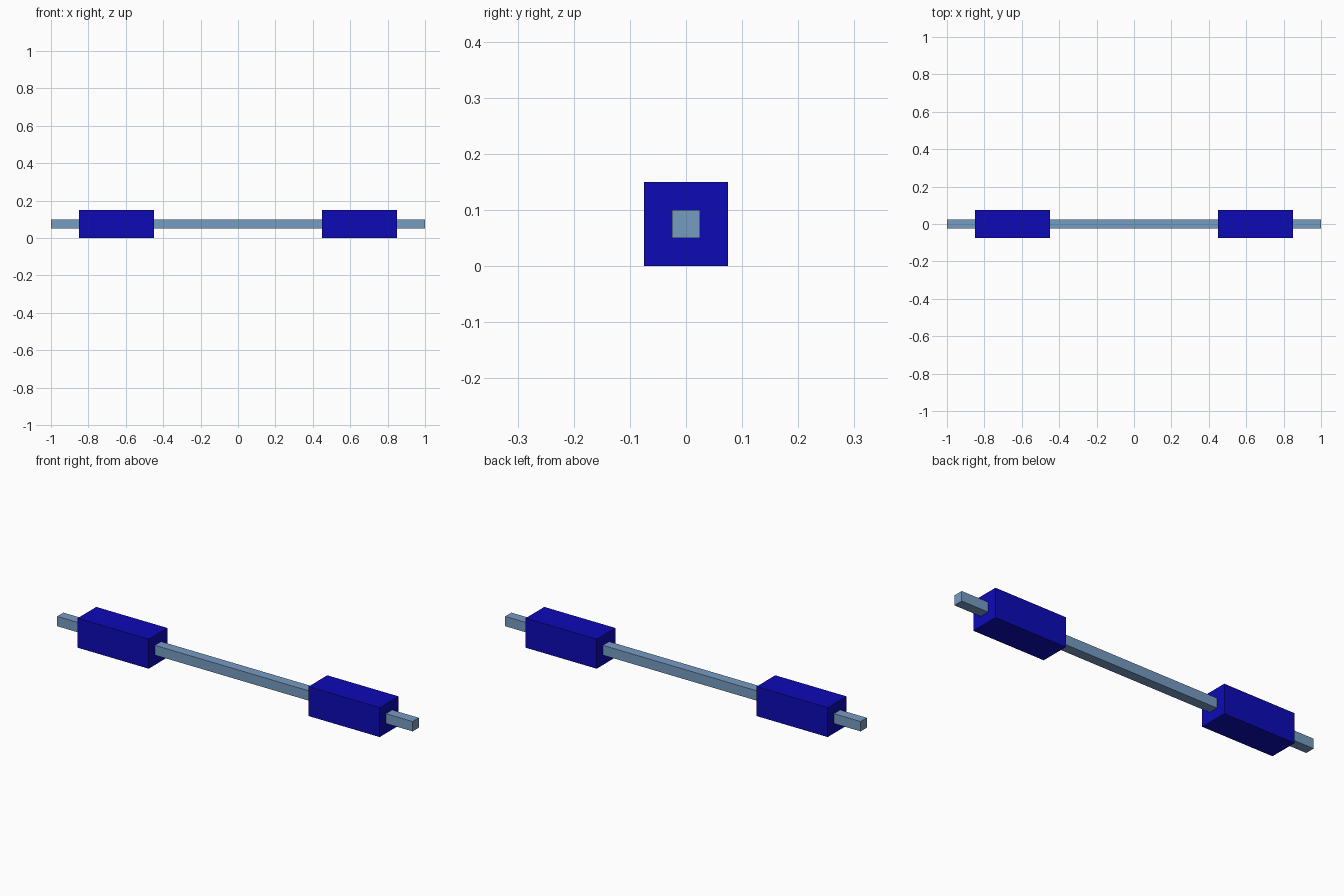
import bpy

cube = bpy.data.objects.get("Cube")
if cube:
    bpy.data.objects.remove(cube, do_unlink=True)


def material(name, rgb):
    mat = bpy.data.materials.new(name)
    mat.use_nodes = True
    color = (*rgb, 1.0)
    mat.diffuse_color = color
    mat.node_tree.nodes["Principled BSDF"].inputs["Base Color"].default_value = color
    return mat


def box(name, center, size, mat):
    bpy.ops.mesh.primitive_cube_add(size=1, location=center)
    obj = bpy.context.object
    obj.name = name
    obj.scale = size
    bpy.ops.object.transform_apply(location=False, rotation=False, scale=True)
    obj.data.materials.append(mat)
    return obj


steel = material("steel blue", (0.18, 0.33, 0.54))
blue = material("deep blue", (0.004, 0.003, 0.47))

AXIS_Z = 0.075

# Square bar running the full length
box("bar", (0, 0, AXIS_Z), (2.0, 0.05, 0.05), steel)

# One block near each end of the bar
for side, sign in (("left", 1), ("right", -1)):
    box(side + "_weight", (sign * 0.65, 0, AXIS_Z), (0.4, 0.15, 0.15), blue)
